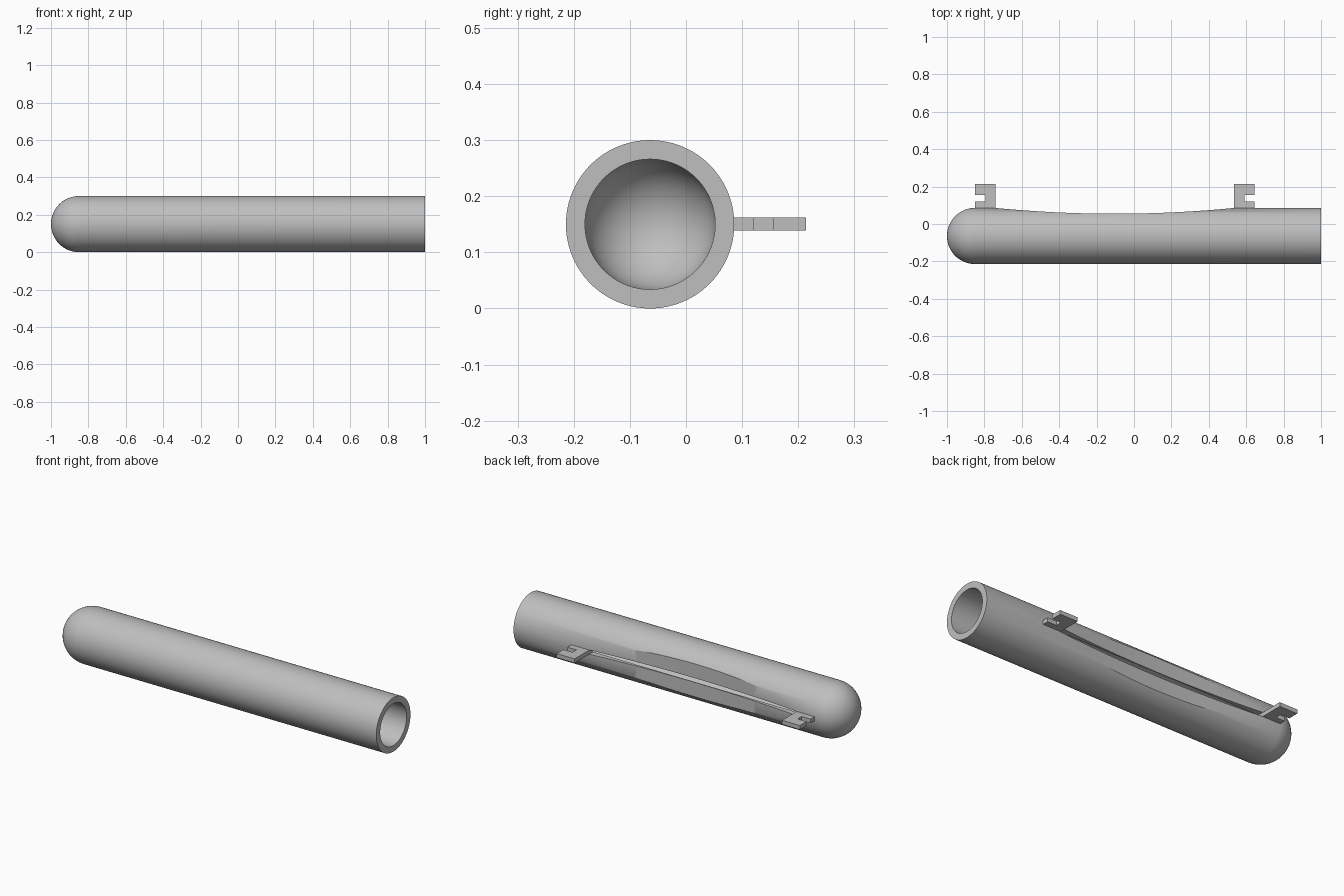
import bpy, bmesh, math
from mathutils import Matrix, Vector

cube = bpy.data.objects.get("Cube")
if cube:
    bpy.data.objects.remove(cube, do_unlink=True)

AXIS_Y, AXIS_Z = -0.064, 0.15
OUTER, BORE = 0.15, 0.116
DOME_X = -0.85
PLATE_LOW, PLATE_HIGH = 0.139, 0.162
HOOK_LEFT, HOOK_RIGHT = -0.74, 0.535
MID_X = (HOOK_LEFT + HOOK_RIGHT) / 2

grey = bpy.data.materials.new("plain grey")
grey.use_nodes = True
colour = (0.52, 0.52, 0.52, 1)
grey.diffuse_color = colour
grey.node_tree.nodes["Principled BSDF"].inputs["Base Color"].default_value = colour


def finish(name, bm):
    bmesh.ops.recalc_face_normals(bm, faces=bm.faces)
    mesh = bpy.data.meshes.new(name)
    bm.to_mesh(mesh)
    bm.free()
    mesh.materials.append(grey)
    obj = bpy.data.objects.new(name, mesh)
    bpy.context.collection.objects.link(obj)
    return obj


def prism(name, outline, low, high):
    """Extrude a plan outline from one height to another."""
    bm = bmesh.new()
    face = bm.faces.new([bm.verts.new((x, y, low)) for x, y in outline])
    new = bmesh.ops.extrude_face_region(bm, geom=[face])["geom"]
    verts = [v for v in new if isinstance(v, bmesh.types.BMVert)]
    bmesh.ops.translate(bm, verts=verts, vec=(0, 0, high - low))
    return finish(name, bm)


def cut(target, cutter):
    mod = target.modifiers.new(cutter.name, "BOOLEAN")
    mod.operation = "DIFFERENCE"
    mod.solver = "EXACT"
    mod.object = cutter
    bpy.context.view_layer.objects.active = target
    bpy.ops.object.modifier_apply(modifier=mod.name)
    bpy.data.objects.remove(cutter, do_unlink=True)


def dome(radius, steps=20):
    """Quarter arc from the closed tip to the straight wall."""
    angles = [math.pi / 2 * i / steps for i in range(steps + 1)]
    return [(DOME_X - radius * math.cos(a), radius * math.sin(a)) for a in angles]


# Hollow tube with one domed end, turned about its long axis
profile = dome(OUTER) + [(1, OUTER), (1, BORE)] + dome(BORE)[::-1]
bm = bmesh.new()
verts = [bm.verts.new((x, AXIS_Y, AXIS_Z + r)) for x, r in profile]
edges = [bm.edges.new(pair) for pair in zip(verts, verts[1:])]
bmesh.ops.spin(bm, geom=verts + edges, cent=(0, AXIS_Y, AXIS_Z), axis=(1, 0, 0),
               angle=2 * math.pi, steps=96, use_merge=True)
bmesh.ops.remove_doubles(bm, verts=bm.verts, dist=1e-5)
tube = finish("tube", bm)

# Long shallow scoop along the back
half, sag, top = 0.64, 0.031, 0.086
arc = []
for i in range(41):
    t = -1.02 + 2.04 * i / 40
    arc.append((MID_X + half * t, top - sag * (1 - t * t)))
outline = arc + [(arc[-1][0], 0.3), (arc[0][0], 0.3)]
cut(tube, prism("scoop_cutter", outline, -0.1, 0.4))

# Narrow slot between the hooks, open to the bore
outline = [(HOOK_LEFT, AXIS_Y), (HOOK_RIGHT, AXIS_Y), (HOOK_RIGHT, 0.3), (HOOK_LEFT, 0.3)]
cut(tube, prism("slot_cutter", outline, PLATE_LOW, PLATE_HIGH))

bpy.ops.object.select_all(action="DESELECT")
tube.select_set(True)
bpy.context.view_layer.objects.active = tube
bpy.ops.object.shade_smooth_by_angle(angle=math.radians(30))

# Flat notched hooks, their notches opening away from each other
for name, inner, side in (("right_hook", HOOK_LEFT, -1), ("left_hook", HOOK_RIGHT, 1)):
    outer, notch = inner + side * 0.11, inner + side * 0.055
    prism(name, [(inner, 0.065), (outer, 0.065), (outer, 0.12), (notch, 0.12),
                 (notch, 0.155), (outer, 0.155), (outer, 0.214), (inner, 0.214)],
          PLATE_LOW, PLATE_HIGH)
